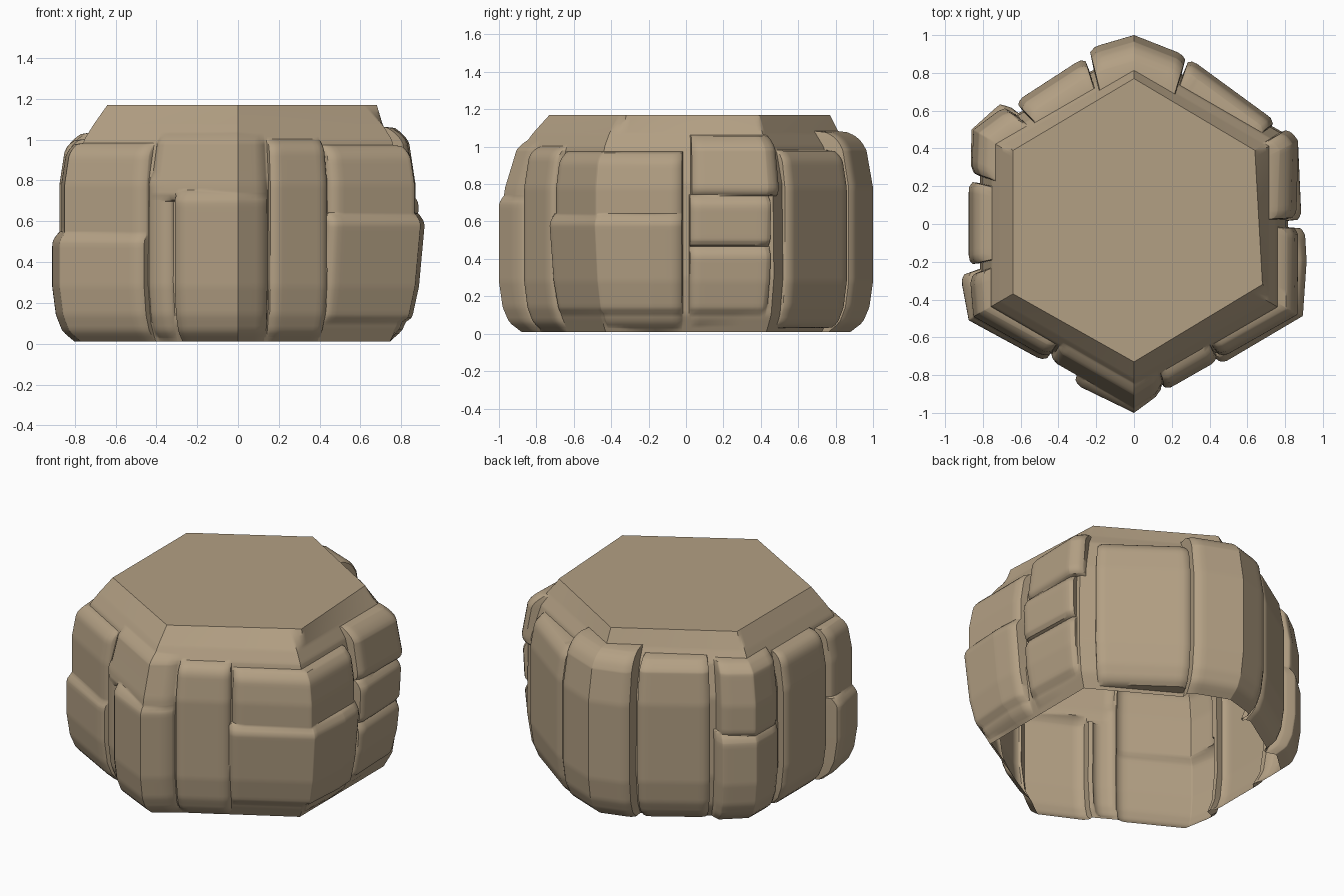
import bpy, bmesh, math
from math import atan2, cos, sin, pi, tau

if "Cube" in bpy.data.objects:
    bpy.data.objects.remove(bpy.data.objects["Cube"])

H0, H1 = 0.01, 1.17

def interp(tab, z):
    for (a, p), (b, q) in zip(tab, tab[1:]):
        if z <= b:
            return p + (q - p) * max(0, (z - a) / (b - a))
    return tab[-1][1]

def ray(p, q, t):
    # distance along direction t to the line p-q
    dx, dy = q[0] - p[0], q[1] - p[1]
    den = cos(t) * dy - sin(t) * dx
    return (p[0] * dy - p[1] * dx) / den

def radius(pts, t, closed=False):
    # radius of an anticlockwise outline at angle t, or None outside its span
    pts = pts + pts[:1] if closed else pts
    for p, q in zip(pts, pts[1:]):
        a = atan2(p[1], p[0])
        span = (atan2(q[1], q[0]) - a) % tau
        if (t - a) % tau <= span + 1e-9:
            return ray(p, q, t)
    return None

# core hexagon and top hexagon
HEX = [(sin(-k * pi / 3), cos(-k * pi / 3)) for k in range(6)]
TOP = [(0, .77), (-.64, .39), (-.64, -.37), (0, -.73), (.68, -.32), (.64, .39)]
CORE = [(.01, .86), (.1, .91), (.3, .94), (.8, .93), (1.0, .87), (1.07, .82)]
SLAB = [(.01, .88), (.06, .945), (.14, .98), (.28, 1), (.78, 1), (.98, .965), (1.06, .92), (1.1, .87)]

# rock slabs: outline, bottom, top, lean
SLABS = [
    ([(-.92, -.27), (-.875, -.51), (-.47, -.73)], 0, .55, 0),
    ([(-.87, -.27), (-.85, -.49), (-.46, -.71)], .5, .98, 0),
    ([(-.45, -.71), (-.33, -.78)], 0, .85, 0),
    ([(-.32, -.845), (0, -1), (.15, -.89)], 0, .75, 0),
    ([(-.42, -.69), (0, -.93), (.14, -.84)], .7, 1.05, -.15),
    ([(.16, -.885), (.45, -.72)], 0, 1.0, 0),
    ([(.46, -.75), (.9, -.49), (.92, -.2), (.91, -.02)], 0, .64, .1),
    ([(.46, -.71), (.865, -.48), (.87, -.02)], .6, .97, 0),
    ([(.88, .02), (.86, .47)], 0, .47, .1),
    ([(.89, .02), (.87, .47)], .47, .74, .05),
    ([(.86, .03), (.87, .44), (.82, .51)], .74, 1.06, 0),
    ([(.755, .54), (.29, .88)], .03, .98, 0),
    ([(.28, .89), (0, 1), (-.24, .93)], 0, 1.08, 0),
    ([(-.26, .885), (-.63, .645)], 0, 1.04, 0),
    ([(-.66, .63), (-.71, .635), (-.86, .5), (-.865, .27)], 0, .6, 0),
    ([(-.65, .6), (-.69, .62), (-.85, .5), (-.86, .27)], .58, 1.03, 0),
    ([(-.875, .23), (-.875, -.22)], 0, 1.0, 0),
]

def surface(t, z):
    r = radius(HEX, t, True) * interp(CORE, z)
    f = max(0, (z - 1.07) / (H1 - 1.07))
    r += (radius(TOP, t, True) - r) * f
    for pts, z0, z1, lean in SLABS:
        if not z0 <= z <= z1:
            continue
        s = radius(pts, t)
        if s is None:
            continue
        s *= interp(SLAB, z) * (1 - lean * (z1 - z) - (.02 if lean > 0 and z < .12 else 0))
        # rounded slab borders
        a, b = (atan2(p[1], p[0]) for p in (pts[0], pts[-1]))
        edge = min((t - a) % tau, (b - t) % tau)
        for d, width, drop in ((edge, .05, .025), (z1 - z, .07, .04),
                               (z - z0 if z0 > .1 else 1, .04, .02)):
            s -= drop * max(0, 1 - d / width) ** 2
        r = max(r, s)
    return r

def merged(vals):
    out = []
    for v in sorted(vals):
        if not out or v - out[-1] > .002:
            out.append(v)
    return out

# grid lines follow the slab borders so that cracks stay crisp
cols = [tau * k / 200 for k in range(200)]
for p in HEX + TOP:
    cols.append(atan2(p[1], p[0]) % tau)
for pts, *_ in SLABS:
    cols += [(atan2(p[1], p[0]) + e) % tau for p in pts for e in (-.003, .003)]
rows = [H0 + (H1 - H0) * k / 60 for k in range(61)]
rows += [z + e for s in SLABS for z in s[1:3] if z > .02 for e in (-.003, .003)]
cols, rows = merged(cols), merged(rows)

# rock wall, open below, with a flat cap
bm = bmesh.new()
rings = []
for z in rows:
    ring = []
    for t in cols:
        r = surface(t, z)
        ring.append(bm.verts.new((r * cos(t), r * sin(t), z)))
    rings.append(ring)
n = len(cols)
for lo, hi in zip(rings, rings[1:]):
    for i in range(n):
        j = (i + 1) % n
        bm.faces.new((lo[i], lo[j], hi[j], hi[i]))
bm.faces.new(rings[-1])
me = bpy.data.meshes.new("rock_column")
bm.to_mesh(me)
bm.free()
rock = bpy.data.objects.new("rock_column", me)
bpy.context.collection.objects.link(rock)

mat = bpy.data.materials.new("tan stone")
mat.diffuse_color = (.45, .35, .23, 1)
mat.use_nodes = True
mat.node_tree.nodes["Principled BSDF"].inputs["Base Color"].default_value = mat.diffuse_color
me.materials.append(mat)

bpy.context.view_layer.objects.active = rock
rock.select_set(True)
bpy.ops.object.shade_smooth_by_angle(angle=math.radians(35))
